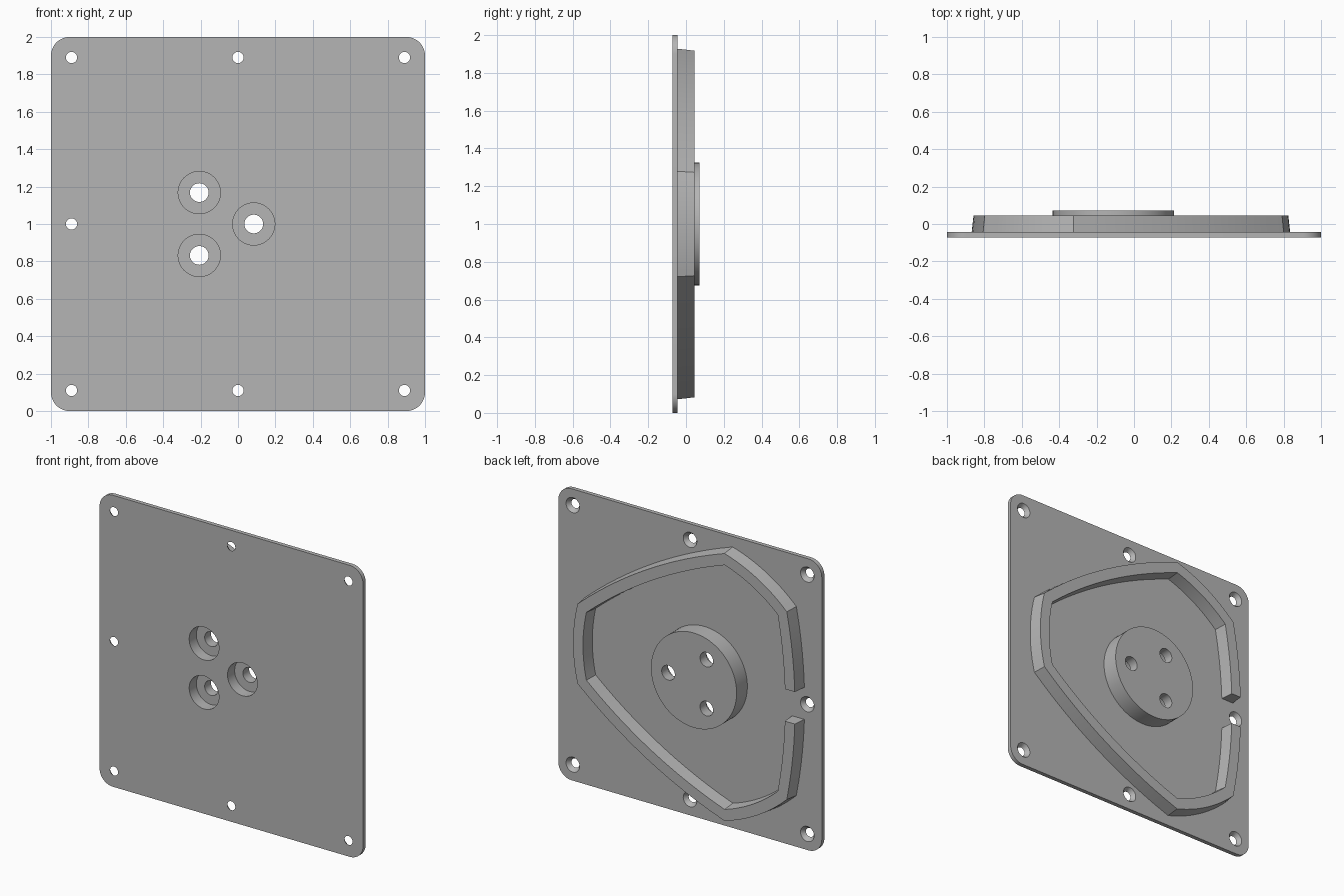
import bpy, bmesh, math
from mathutils import Vector

cube = bpy.data.objects.get("Cube")
if cube:
    bpy.data.objects.remove(cube, do_unlink=True)

FRONT, PLATE_BACK, RING_TOP, BOSS_TOP = -0.0725, -0.044, 0.046, 0.0725
CX, CZ = -0.11, 1.0          # centre of boss, ring and screw pattern

grey = bpy.data.materials.new("plain_grey")
grey.use_nodes = True
grey.diffuse_color = (0.46, 0.46, 0.46, 1)
grey.node_tree.nodes["Principled BSDF"].inputs["Base Color"].default_value = grey.diffuse_color


def finish(name, bm):
    bmesh.ops.recalc_face_normals(bm, faces=bm.faces)
    mesh = bpy.data.meshes.new(name)
    bm.to_mesh(mesh)
    bm.free()
    mesh.materials.append(grey)
    obj = bpy.data.objects.new(name, mesh)
    bpy.context.collection.objects.link(obj)
    return obj


def box(name, lo, hi, corner=0):
    """Box between two corners, with optional rounding of the edges along y."""
    bm = bmesh.new()
    bmesh.ops.create_cube(bm, size=1)
    lo, hi = Vector(lo), Vector(hi)
    for v in bm.verts:
        v.co = (lo + hi) / 2 + v.co * (hi - lo)
    if corner:
        edges = [e for e in bm.edges
                 if abs(e.verts[0].co.y - e.verts[1].co.y) > 0.001]
        bmesh.ops.bevel(bm, geom=edges, offset=corner, segments=12,
                        profile=0.5, affect='EDGES')
    return finish(name, bm)


def disc(name, x, z, y0, y1, r0, r1=None, sides=48):
    """Cylinder or cone frustum along y."""
    bpy.ops.mesh.primitive_cone_add(
        vertices=sides, radius1=r0, radius2=r0 if r1 is None else r1,
        depth=y1 - y0, location=(x, (y0 + y1) / 2, z),
        rotation=(-math.pi / 2, 0, 0))
    obj = bpy.context.object
    obj.name = name
    obj.data.materials.append(grey)
    return obj


def combine(obj, other, operation='DIFFERENCE'):
    other.hide_render = True
    mod = obj.modifiers.new("combine", 'BOOLEAN')
    mod.operation, mod.solver, mod.object = operation, 'EXACT', other
    bpy.context.view_layer.objects.active = obj
    bpy.ops.object.modifier_apply(modifier=mod.name)
    bpy.data.objects.remove(other, do_unlink=True)


def smooth(obj):
    bpy.ops.object.select_all(action='DESELECT')
    obj.select_set(True)
    bpy.context.view_layer.objects.active = obj
    bpy.ops.object.shade_smooth_by_angle(angle=math.radians(15))


# Plate with round boss
plate = box("mounting_plate", (-1, FRONT, 0), (1, PLATE_BACK, 2), 0.1)
combine(plate, disc("boss", CX, CZ, FRONT + 0.01, BOSS_TOP, 0.325, sides=96), 'UNION')

# Countersunk rim holes
rim = [(x, z) for x in (-0.89, 0, 0.89) for z in (0.11, 1.89)] + [(-0.89, 1)]
for x, z in rim:
    combine(plate, disc("rim_hole", x, z, FRONT - 0.003, PLATE_BACK + 0.003,
                        0.028, 0.054, 32))

# Three counterbored screw holes through the boss
for i in range(3):
    a = i * math.tau / 3
    x, z = CX + 0.194 * math.cos(a), CZ + 0.194 * math.sin(a)
    combine(plate, disc("counterbore", x, z, FRONT - 0.02, 0.005, 0.113))
    combine(plate, disc("screw_hole", x, z, -0.03, 0.1, 0.05))
smooth(plate)


# Three-cornered ring wall: each side is an arc, shrunk inward by an inset
def reach(angle, mid, radius, inset):
    """Distance to an arc whose middle lies at the given distance on angle zero."""
    c = mid - radius
    return c * math.cos(angle) + math.sqrt((radius - inset) ** 2
                                           - (c * math.sin(angle)) ** 2)


def short_side(a, inset):
    return reach(a, 0.945, 1.137, inset)


def long_side(a, inset):
    return reach(a - math.pi / 3, 0.76, 3.36, inset)


def ring_outline(inset, steps=14):
    lo, hi = 0, math.pi / 3
    for _ in range(40):
        corner = (lo + hi) / 2
        if short_side(corner, inset) < long_side(corner, inset):
            lo = corner
        else:
            hi = corner
    points = []
    for third in range(3):
        turn = third * math.tau / 3
        for side, a0, a1 in ((short_side, -corner, corner),
                             (long_side, corner, math.tau / 3 - corner)):
            for s in range(steps):
                a = a0 + (a1 - a0) * s / steps
                r = side(a, inset)
                points.append((CX + r * math.cos(a + turn),
                               CZ + r * math.sin(a + turn)))
    return points


bm = bmesh.new()
loops = []
for inset, y in ((0, PLATE_BACK), (0.01, RING_TOP), (0.085, RING_TOP), (0.093, PLATE_BACK)):
    loops.append([bm.verts.new((x, y, z)) for x, z in ring_outline(inset)])
for k, loop in enumerate(loops):
    after = loops[(k + 1) % len(loops)]
    for i in range(len(loop)):
        j = (i + 1) % len(loop)
        bm.faces.new((loop[i], loop[j], after[j], after[i]))
ring = finish("ring_wall", bm)

# Gap in the ring beside the side hole
combine(ring, box("ring_gap", (-1, -0.2, CZ - 0.11), (-0.6, 0.2, CZ + 0.11)))
smooth(ring)
